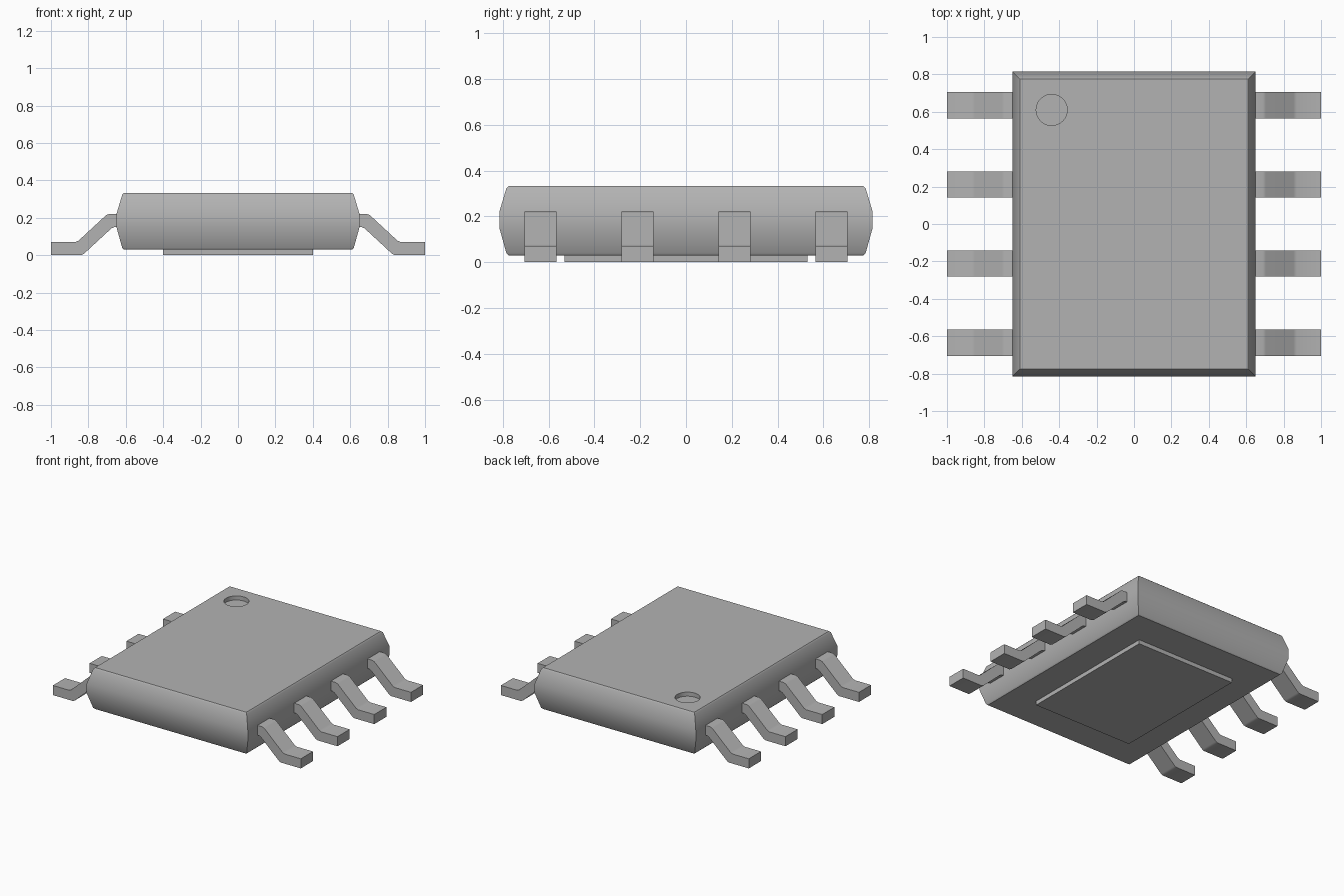
import bpy, bmesh
from math import radians

cube = bpy.data.objects.get("Cube")
if cube:
    bpy.data.objects.remove(cube, do_unlink=True)

# One plain grey for everything
grey = bpy.data.materials.new("plain_grey")
grey.use_nodes = True
colour = (0.45, 0.45, 0.45, 1)
grey.diffuse_color = colour
grey.node_tree.nodes["Principled BSDF"].inputs["Base Color"].default_value = colour


def make_object(name, bm):
    bmesh.ops.recalc_face_normals(bm, faces=bm.faces)
    mesh = bpy.data.meshes.new(name)
    bm.to_mesh(mesh)
    bm.free()
    mesh.materials.append(grey)
    obj = bpy.data.objects.new(name, mesh)
    bpy.context.collection.objects.link(obj)
    return obj


def activate(obj):
    bpy.ops.object.select_all(action='DESELECT')
    obj.select_set(True)
    bpy.context.view_layer.objects.active = obj


def smooth(obj, angle):
    activate(obj)
    bpy.ops.object.shade_smooth_by_angle(angle=radians(angle))


def stacked_rectangles(name, half_x, half_y, levels):
    """Loft rectangles given as (inset, height), capped at both ends."""
    bm = bmesh.new()
    rings = []
    for inset, z in levels:
        x, y = half_x - inset, half_y - inset
        rings.append([bm.verts.new((sx * x, sy * y, z))
                      for sx, sy in ((-1, -1), (1, -1), (1, 1), (-1, 1))])
    for low, high in zip(rings, rings[1:]):
        for i in range(4):
            j = (i + 1) % 4
            bm.faces.new((low[i], low[j], high[j], high[i]))
    bm.faces.new(rings[0])
    bm.faces.new(rings[-1])
    return make_object(name, bm)


def extruded_lead(name, side, y, width):
    """Bent strip: side profile in xz, extruded along y."""
    bm = bmesh.new()
    verts = [bm.verts.new((side * x, y - width / 2, z)) for x, z in LEAD_PROFILE]
    face = bm.faces.new(verts)
    result = bmesh.ops.extrude_face_region(bm, geom=[face])
    moved = [g for g in result["geom"] if isinstance(g, bmesh.types.BMVert)]
    bmesh.ops.translate(bm, verts=moved, vec=(0, width, 0))
    return make_object(name, bm)


# Package body with tapered flanks and fine edge chamfers
body = stacked_rectangles("body", 0.65, 0.815, [
    (0.04, 0.03), (0.031, 0.039), (0, 0.15), (0, 0.22), (0.031, 0.323), (0.04, 0.332)])

# Round orientation dimple cut into the top
bm = bmesh.new()
bmesh.ops.create_cone(bm, cap_ends=True, segments=48, radius1=0.083,
                      radius2=0.083, depth=0.1)
bmesh.ops.translate(bm, verts=bm.verts, vec=(-0.44, 0.61, 0.352))
cutter = make_object("dimple_cutter", bm)
cutter.hide_render = True
activate(body)
cut = body.modifiers.new("dimple", 'BOOLEAN')
cut.operation = 'DIFFERENCE'
cut.solver = 'EXACT'
cut.object = cutter
bpy.ops.object.modifier_apply(modifier=cut.name)
bpy.data.objects.remove(cutter, do_unlink=True)
smooth(body, 35)

# Thermal pad underneath
stacked_rectangles("thermal_pad", 0.4, 0.53, [(0, 0), (0, 0.035)])

# Four bent leads on each side
LEAD_PROFILE = [
    (0.62, 0.22), (0.69, 0.22), (0.705, 0.214), (0.853, 0.077), (0.87, 0.07), (1, 0.07),
    (1, 0), (0.84, 0), (0.825, 0.006), (0.677, 0.143), (0.66, 0.15), (0.62, 0.15)]
for side, label in ((-1, "right"), (1, "left")):
    for n in range(4):
        lead = extruded_lead(f"{label}_lead_{n + 1}", side, (n - 1.5) * 0.423, 0.14)
        smooth(lead, 35)
